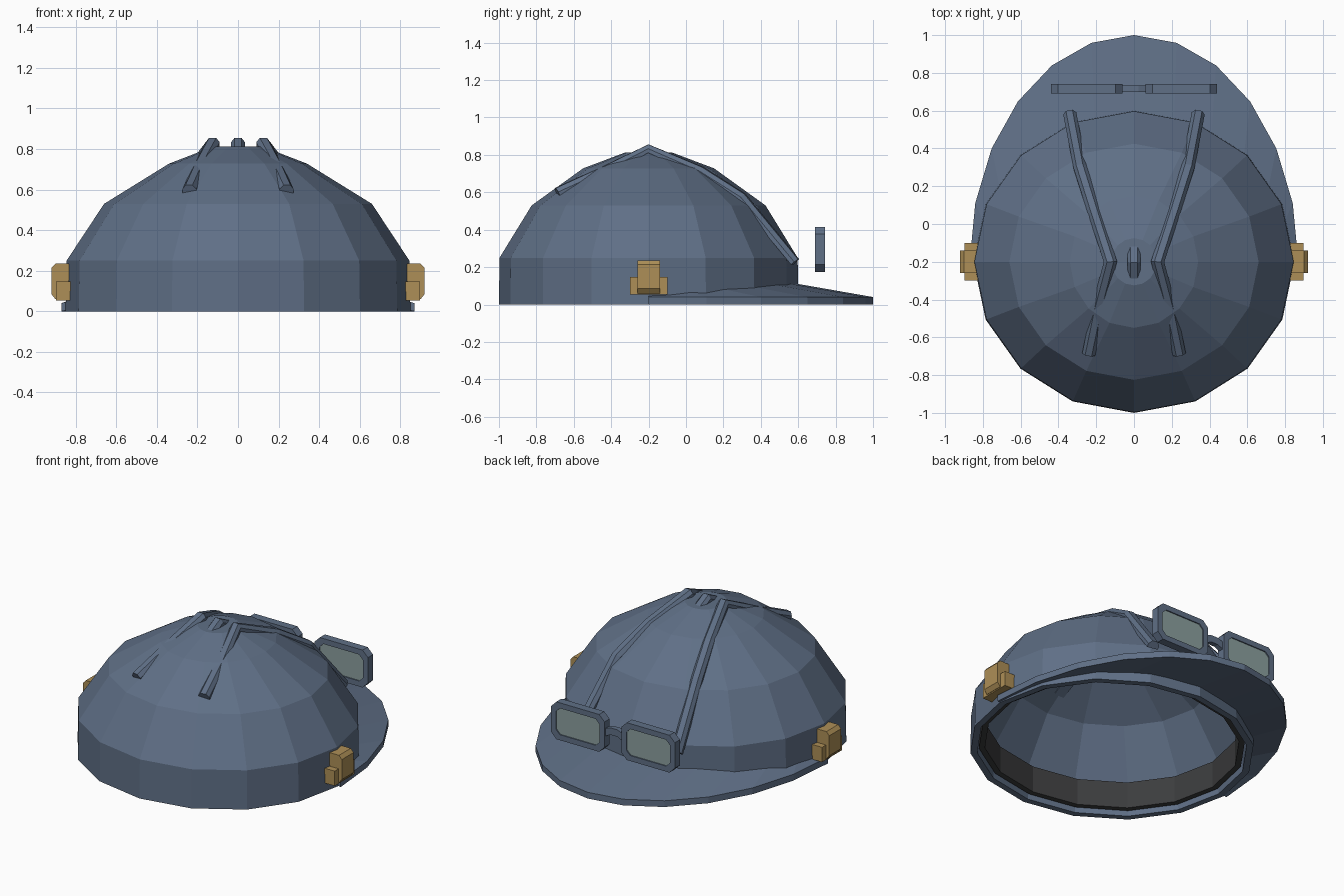
import bpy, bmesh, math
from mathutils import Vector

if "Cube" in bpy.data.objects:
    bpy.data.objects.remove(bpy.data.objects["Cube"])

CY = -0.2  # y of the dome axis


def mat(name, rgb):
    m = bpy.data.materials.new(name)
    m.diffuse_color = (*rgb, 1)
    m.use_nodes = True
    m.node_tree.nodes["Principled BSDF"].inputs["Base Color"].default_value = m.diffuse_color
    return m


BLUE = mat("slate blue", (0.115, 0.16, 0.24))
BRASS = mat("brass", (0.42, 0.275, 0.095))
GLASS = mat("pale glass", (0.26, 0.35, 0.345))
DARK = mat("dark lining", (0.045, 0.046, 0.048))


def loft(name, rings, material, close=False, caps=True):
    """Skin a row of equal closed rings; close joins last ring to first."""
    bm = bmesh.new()
    rows = [[bm.verts.new(p) for p in r] for r in rings]
    n = len(rows[0])
    pairs = list(zip(rows, rows[1:])) + ([(rows[-1], rows[0])] if close else [])
    for a, b in pairs:
        for i in range(n):
            j = (i + 1) % n
            bm.faces.new((a[i], a[j], b[j], b[i]))
    if caps and not close:
        bm.faces.new(rows[0][::-1])
        bm.faces.new(rows[-1])
    bmesh.ops.recalc_face_normals(bm, faces=bm.faces)
    me = bpy.data.meshes.new(name)
    bm.to_mesh(me)
    bm.free()
    me.materials.append(material)
    ob = bpy.data.objects.new(name, me)
    bpy.context.collection.objects.link(ob)
    return ob


def ellipse(rx, ry, z, n=16):
    return [(rx * math.cos(2 * math.pi * i / n),
             CY + ry * math.sin(2 * math.pi * i / n), z) for i in range(n)]


# dome shell: outer profile from the rim to the crown, then the inside
outer = [(0.85, 0.80, 0.0), (0.845, 0.797, 0.25), (0.66, 0.625, 0.53),
         (0.34, 0.35, 0.728), (0.12, 0.125, 0.813)]
inner = [(max(rx - 0.04, 0.08), max(ry - 0.04, 0.08), max(z - 0.03, 0)) for rx, ry, z in outer]
loft("dome_shell", [ellipse(*p) for p in inner[::-1] + outer], BLUE)

# headband lining inside the rim
band = [(0.80, 0.75, 0.03), (0.80, 0.75, 0.2), (0.765, 0.715, 0.2), (0.765, 0.715, 0.03)]
loft("headband", [ellipse(*p) for p in band], DARK, close=True)

# brim: four-point section swept over a half ellipse
sections = []
for i in range(13):
    a = math.radians(15 * i)
    c, s = math.cos(a), math.sin(a)
    zi = 0.055 + 0.06 * s
    sections.append([(0.82 * c, CY + 0.77 * s, zi), (0.87 * c, CY + 1.2 * s, 0.04),
                     (0.87 * c, CY + 1.2 * s, 0.0), (0.82 * c, CY + 0.77 * s, zi - 0.045)])
loft("brim", sections, BLUE)


# straps: a low rounded section swept along a path
def strap(name, path, w=0.07, h=0.045):
    pts = [Vector(p) for p in path]
    prof = [(-.5, -.5), (.5, -.5), (.5, 0), (.25, .5), (-.25, .5), (-.5, 0)]
    rings = []
    for i, p in enumerate(pts):
        t = (pts[min(i + 1, len(pts) - 1)] - pts[max(i - 1, 0)]).normalized()
        side = t.cross(Vector((0, 0, 1))).normalized()
        up = side.cross(t)
        rings.append([p + side * u * w + up * v * h for u, v in prof])
    loft(name, rings, BLUE)


for s, label in ((-1, "left"), (1, "right")):
    strap(label + "_strap", [(s * .24, -.69, .602), (s * .19, -.45, .712),
                             (s * .125, -.2, .833), (s * .215, .08, .715),
                             (s * .285, .3, .575), (s * .34, .585, .228)])
strap("centre_strap", [(0, -.69, .59), (0, -.2, .833), (0, 0, .73)])


# extruded outline helper: axis 0 runs along x, axis 1 along y
def prism(name, outline, lo, hi, material):
    return loft(name, [[(a, y, z) for a, z in outline] for y in (lo, hi)], material)


def octagon(x0, x1, z0, z1, c):
    return [(x0 + c, z0), (x1 - c, z0), (x1, z0 + c), (x1, z1 - c),
            (x1 - c, z1), (x0 + c, z1), (x0, z1 - c), (x0, z0 + c)]


for s, label in ((-1, "left"), (1, "right")):
    # side clamps: tall bevelled block over a wide low block
    tall = [(.82, .06), (.9, .06), (.92, .085), (.92, .213), (.9, .235), (.835, .235), (.82, .22)]
    prism(label + "_clamp_block", [(s * x, z) for x, z in tall], -.26, -.14, BRASS)
    low = [(.815, .053), (.897, .053), (.897, .148), (.815, .148)]
    prism(label + "_clamp_base", [(s * x, z) for x, z in low], -.3, -.1, BRASS)

    # goggle frame with chamfered corners and a recessed lens
    big = octagon(.06, .44, .175, .415, .038)
    small = octagon(.095, .405, .21, .38, .028)
    ring = [[(s * x, y, z) for x, z in o]
            for o, y in ((big, .69), (big, .742), (small, .742), (small, .69))]
    loft(label + "_goggle_frame", ring, BLUE, close=True)
    prism(label + "_goggle_lens", [(s * x, z) for x, z in small], .697, .735, GLASS)

# bridge between the goggles
prism("goggle_bridge", [(-.065, .28), (-.025, .3), (.025, .3), (.065, .28),
                        (.065, .33), (.025, .345), (-.025, .345), (-.065, .33)], .7, .732, BLUE)
